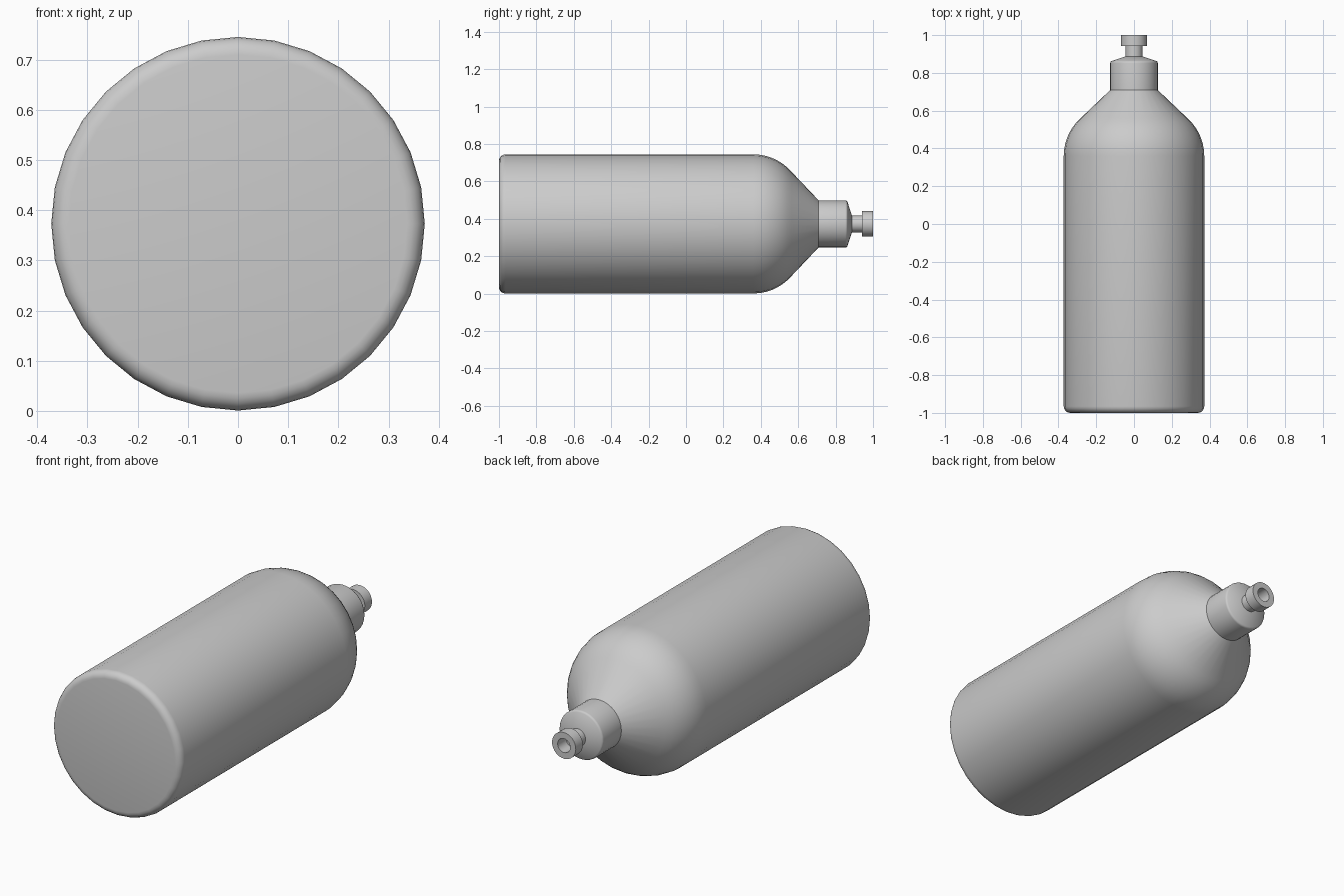
import bpy, bmesh, math

cube = bpy.data.objects.get("Cube")
if cube:
    bpy.data.objects.remove(cube, do_unlink=True)

SIDES = 32
RADIUS = 0.372
AXIS_Z = 0.373

grey = bpy.data.materials.new("plain_grey")
grey.use_nodes = True
colour = (0.6, 0.6, 0.6, 1)
grey.diffuse_color = colour
grey.node_tree.nodes["Principled BSDF"].inputs["Base Color"].default_value = colour


def arc(y, r, size, start, end, steps):
    """Profile points on an arc centred at (y, r)."""
    angles = [math.radians(start + (end - start) * i / steps) for i in range(steps + 1)]
    return [(y + size * math.cos(a), r + size * math.sin(a)) for a in angles]


def lathe(name, profile, smooth_angle=35):
    """Turn a (y, radius) profile around the long axis; radius 0 closes an end."""
    bm = bmesh.new()
    rings = []
    for y, r in profile:
        count = SIDES if r > 0 else 1
        rings.append([bm.verts.new((r * math.sin(math.tau * i / SIDES), y,
                                    AXIS_Z + r * math.cos(math.tau * i / SIDES)))
                      for i in range(count)])
    for a, b in zip(rings, rings[1:]):
        for i in range(SIDES):
            j = (i + 1) % SIDES
            corners = [a[i % len(a)], a[j % len(a)], b[j % len(b)], b[i % len(b)]]
            bm.faces.new(list(dict.fromkeys(corners)))
    bmesh.ops.recalc_face_normals(bm, faces=bm.faces)
    mesh = bpy.data.meshes.new(name)
    bm.to_mesh(mesh)
    bm.free()
    mesh.materials.append(grey)
    obj = bpy.data.objects.new(name, mesh)
    bpy.context.collection.objects.link(obj)
    bpy.ops.object.select_all(action="DESELECT")
    obj.select_set(True)
    bpy.context.view_layer.objects.active = obj
    bpy.ops.object.shade_smooth_by_angle(angle=math.radians(smooth_angle))
    return obj


# Bottle body: flat base with rounded rim, straight wall, curved then conical shoulder
rim = 0.035
shoulder = 0.27
body = [(-1, 0)]
body += arc(-1 + rim, RADIUS - rim, rim, 180, 90, 5)
body += arc(0.36, RADIUS - shoulder, shoulder, 90, 41, 7)
body += [(0.71, 0.125), (0.71, 0)]
lathe("bottle_body", body)

# Cap: short collar with a softened edge and a sloping top
cap = [(0.705, 0), (0.705, 0.126)]
cap += arc(0.852, 0.114, 0.012, 90, 20, 3)
cap += [(0.887, 0.045), (0.887, 0)]
lathe("cap", cap)

# Nozzle: narrow stem, wider knob and a round hole in its end
nozzle = [(0.88, 0), (0.88, 0.045), (0.942, 0.045), (0.942, 0.068),
          (1, 0.068), (1, 0.036), (0.93, 0.036), (0.93, 0)]
lathe("nozzle", nozzle)
